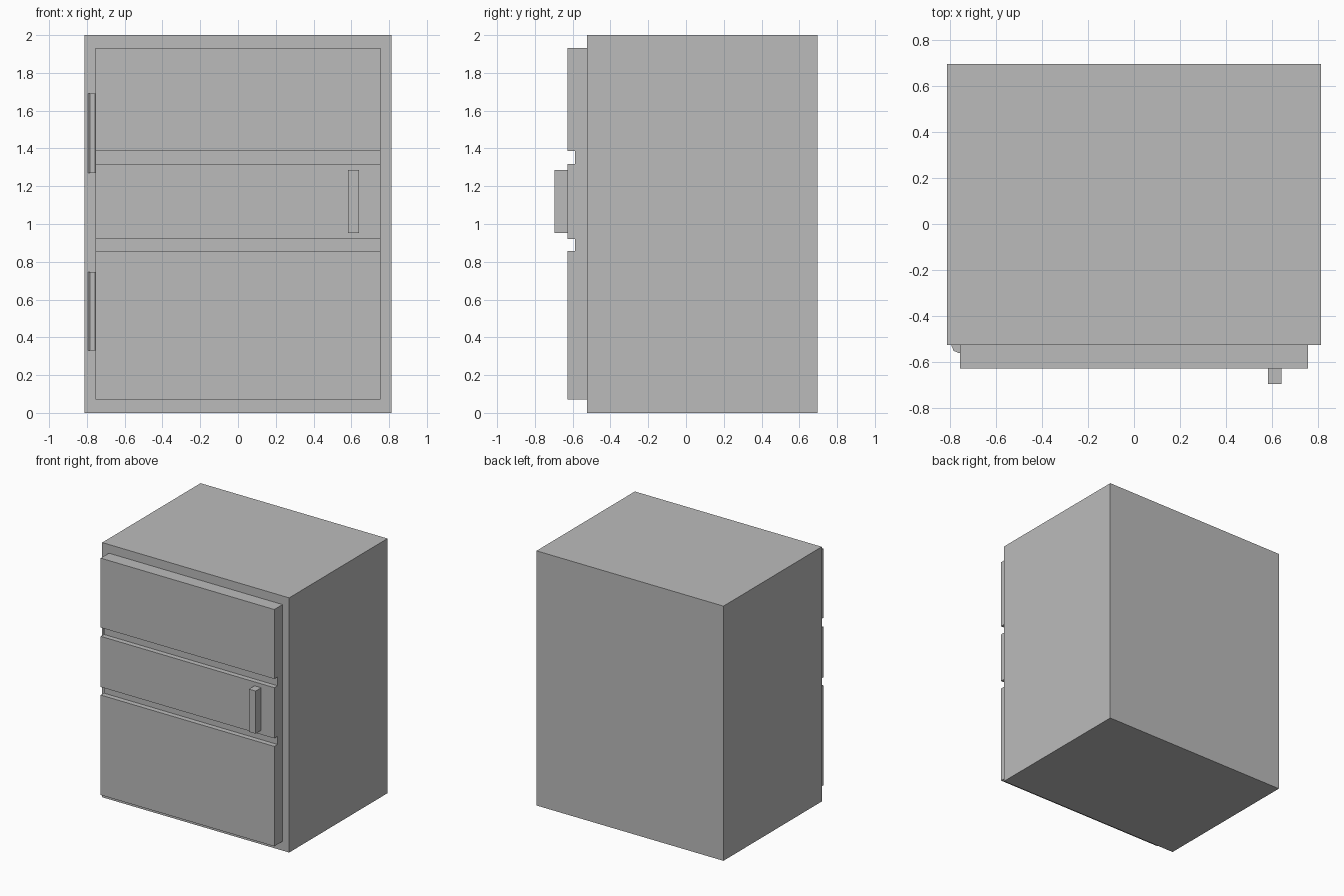
import bpy
import bmesh
import math
from mathutils import Matrix

if "Cube" in bpy.data.objects:
    bpy.data.objects.remove(bpy.data.objects["Cube"])

grey = bpy.data.materials.new("plain_grey")
grey.diffuse_color = (0.5, 0.5, 0.5, 1.0)
grey.use_nodes = True
grey.node_tree.nodes["Principled BSDF"].inputs["Base Color"].default_value = grey.diffuse_color


def finish(name, bm):
    bmesh.ops.recalc_face_normals(bm, faces=bm.faces)
    mesh = bpy.data.meshes.new(name)
    bm.to_mesh(mesh)
    bm.free()
    mesh.materials.append(grey)
    obj = bpy.data.objects.new(name, mesh)
    bpy.context.collection.objects.link(obj)
    return obj


def box(name, x0, x1, y0, y1, z0, z1):
    bm = bmesh.new()
    bmesh.ops.create_cube(bm, size=1.0)
    for v in bm.verts:
        v.co = ((x0 + x1) / 2 + v.co.x * (x1 - x0),
                (y0 + y1) / 2 + v.co.y * (y1 - y0),
                (z0 + z1) / 2 + v.co.z * (z1 - z0))
    return finish(name, bm)


BODY_FRONT = -0.525
DOOR_FRONT = -0.627
GROOVE = -0.587
DOOR_X = 0.754

# Cabinet body
box("cabinet_body", -0.812, 0.812, BODY_FRONT, 0.695, 0.0, 2.0)

# Door: side profile with two horizontal grooves, extruded across the width
profile = [(BODY_FRONT, 0.072), (DOOR_FRONT, 0.072)]
for low, high in ((0.857, 0.92), (1.318, 1.387)):
    profile += [(DOOR_FRONT, low), (GROOVE, low), (GROOVE, high), (DOOR_FRONT, high)]
profile += [(DOOR_FRONT, 1.932), (BODY_FRONT, 1.932)]
bm = bmesh.new()
side = bm.faces.new([bm.verts.new((-DOOR_X, y, z)) for y, z in profile])
ext = bmesh.ops.extrude_face_region(bm, geom=[side], use_keep_orig=True)
moved = [g for g in ext["geom"] if isinstance(g, bmesh.types.BMVert)]
bmesh.ops.translate(bm, verts=moved, vec=(2 * DOOR_X, 0, 0))
finish("grooved_door", bm)

# Upright door handle
box("door_handle", 0.582, 0.64, -0.695, DOOR_FRONT, 0.952, 1.287)

# Two hinge barrels on the left edge of the door
for name, z0, z1 in (("lower_hinge", 0.329, 0.747), ("upper_hinge", 1.27, 1.69)):
    bm = bmesh.new()
    bmesh.ops.create_cone(bm, cap_ends=True, segments=8, radius1=0.036,
                          radius2=0.036, depth=z1 - z0,
                          matrix=Matrix.Translation((-0.757, BODY_FRONT, (z0 + z1) / 2)))
    finish(name, bm)
